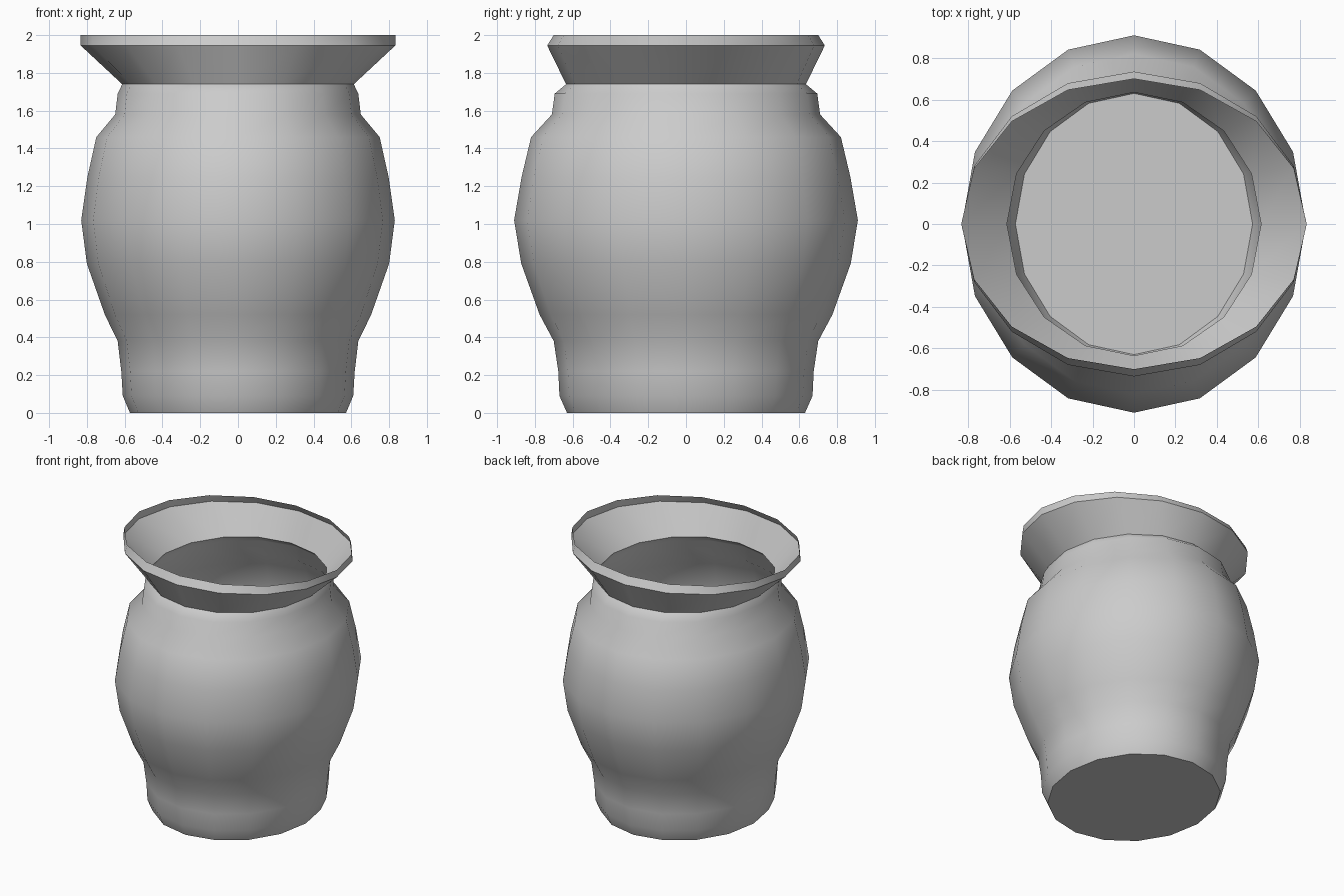
import bpy, bmesh
from math import sin, cos, pi, radians

if "Cube" in bpy.data.objects:
    bpy.data.objects.remove(bpy.data.objects["Cube"])

SIDES = 16
# Wall profile from foot to rim: half width in x, half depth in y, height
PROFILE = [
    (0.572, 0.63, 0.0), (0.61, 0.67, 0.09), (0.618, 0.676, 0.22),
    (0.637, 0.70, 0.38), (0.705, 0.775, 0.52), (0.80, 0.872, 0.79),
    (0.83, 0.91, 1.02), (0.797, 0.87, 1.25), (0.75, 0.82, 1.46),
    (0.65, 0.71, 1.58), (0.637, 0.695, 1.69), (0.613, 0.635, 1.74),
    (0.833, 0.735, 1.945), (0.833, 0.70, 2.0),
]

# Open thin-walled pot: stacked elliptical rings
bm = bmesh.new()
rings = []
for rx, ry, z in PROFILE:
    rings.append([bm.verts.new((rx * cos(2 * pi * i / SIDES),
                                ry * sin(2 * pi * i / SIDES), z))
                  for i in range(SIDES)])
for low, high in zip(rings, rings[1:]):
    for i in range(SIDES):
        j = (i + 1) % SIDES
        bm.faces.new((low[i], low[j], high[j], high[i]))

# Flat base
bm.faces.new(rings[0][::-1])

mesh = bpy.data.meshes.new("pot")
bm.to_mesh(mesh)
bm.free()
pot = bpy.data.objects.new("pot", mesh)
bpy.context.collection.objects.link(pot)

# Smooth body, crisp neck, rim and foot edges
bpy.context.view_layer.objects.active = pot
pot.select_set(True)
bpy.ops.object.shade_smooth_by_angle(angle=radians(42))
